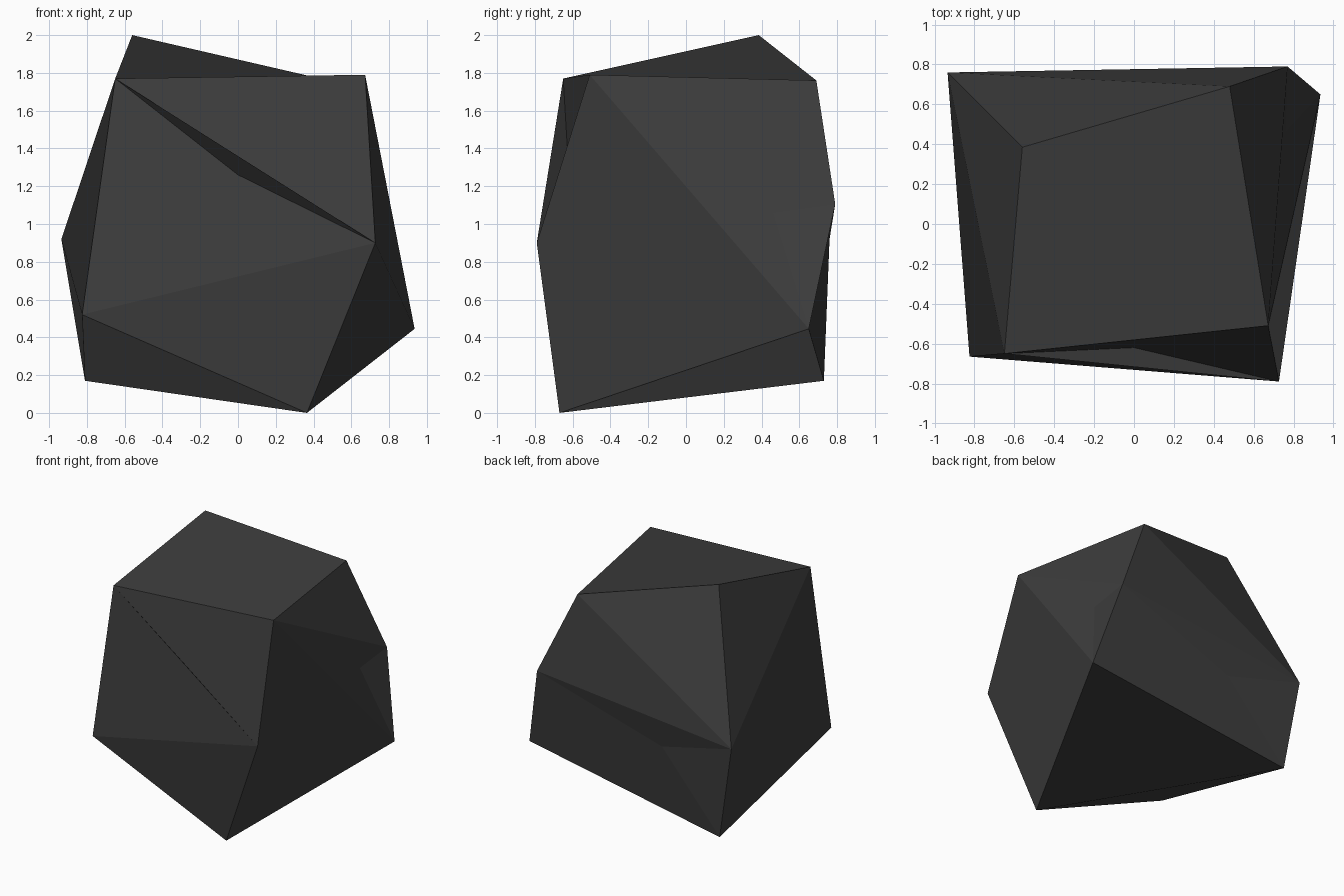
import bpy
import bmesh
from mathutils import Vector

cube = bpy.data.objects.get("Cube")
if cube:
    bpy.data.objects.remove(cube, do_unlink=True)

# Charcoal stone
stone = bpy.data.materials.new("charcoal_stone")
stone.use_nodes = True
colour = (0.046, 0.046, 0.046, 1)
stone.diffuse_color = colour
bsdf = next(n for n in stone.node_tree.nodes if n.type == 'BSDF_PRINCIPLED')
bsdf.inputs["Base Color"].default_value = colour
bsdf.inputs["Roughness"].default_value = 0.9

# Corners of the rock, with three dents: L front, M side, P back
corners = {
    "A": (-.56, .385, 2.0), "B": (-.65, -.65, 1.77), "C": (.673, -.51, 1.79),
    "D": (.727, -.79, .90), "E": (-.825, -.665, .52), "F": (.365, -.67, 0),
    "G": (-.81, .73, .17), "H": (.935, .65, .445), "I": (-.935, .76, .92),
    "J": (.48, .69, 1.76), "K": (.77, .79, 1.105), "L": (0, -.62, 1.26),
    "M": (.76, .46, 1.06), "P": (-.29, .72, .755),
}

# Facets, grouped by side; each bent quad folds from its first to third corner
top = "BCJA AJI JKI JCK"
front = "LBCD LDEB BLD EDF"
sides = "ABI EGIB DFHC MKCH KMH"
back = "KIP IPG PGHK"
underside = "FHGE"

bm = bmesh.new()
verts = {name: bm.verts.new(co) for name, co in corners.items()}
centre = Vector((0, 0, 1))
for group in (top, front, sides, back, underside):
    for facet in group.split():
        face = bm.faces.new([verts[c] for c in facet])
        face.normal_update()
        # Turn every facet outward
        if face.normal.dot(face.calc_center_median() - centre) < 0:
            face.normal_flip()

mesh = bpy.data.meshes.new("rock")
bm.to_mesh(mesh)
bm.free()
mesh.materials.append(stone)
rock = bpy.data.objects.new("rock", mesh)
bpy.context.collection.objects.link(rock)
